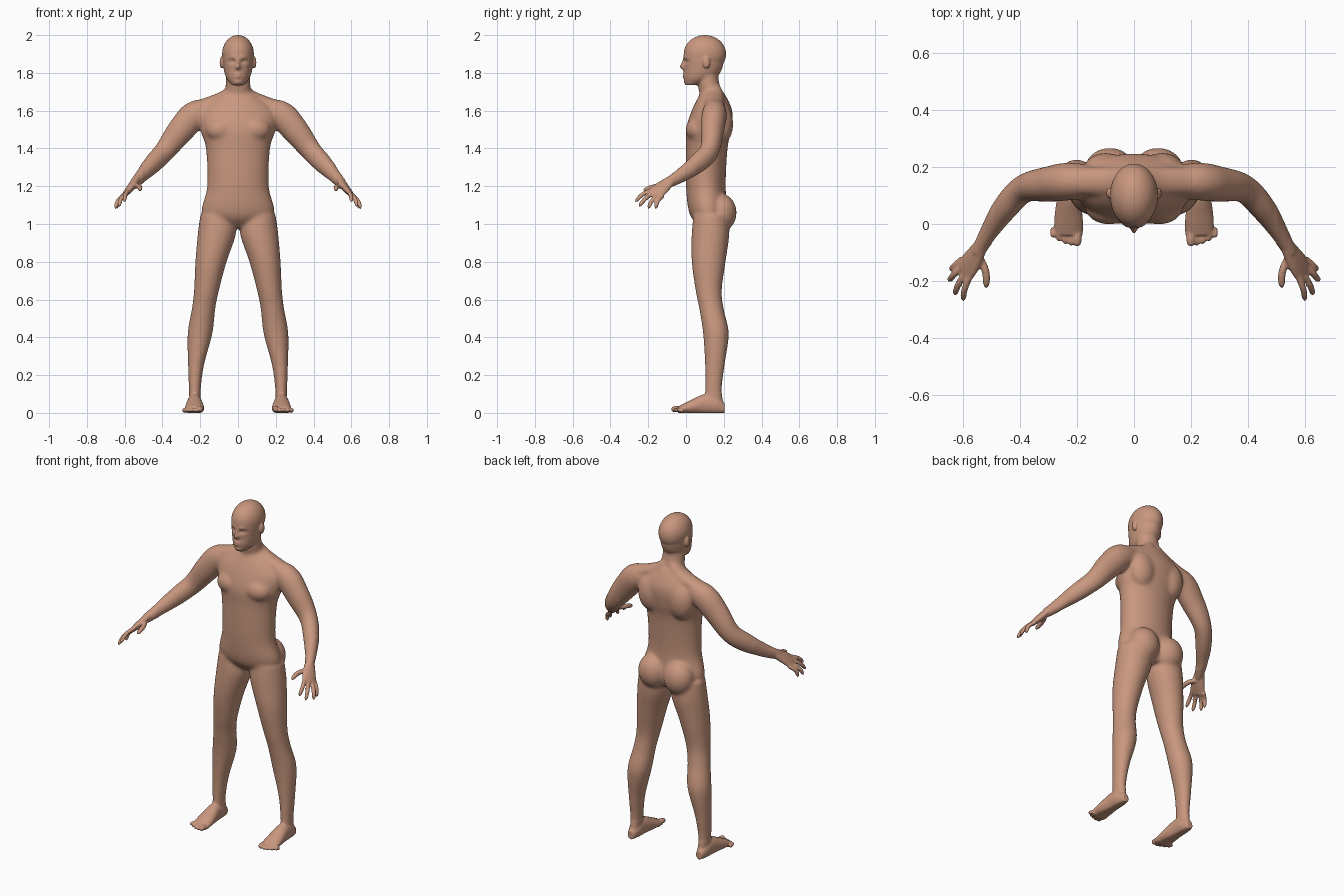
import bpy, bmesh, math
from mathutils import Vector, Matrix

if "Cube" in bpy.data.objects:
    bpy.data.objects.remove(bpy.data.objects["Cube"])

skin = bpy.data.materials.new("skin")
skin.use_nodes = True
skin.diffuse_color = (.58, .31, .21, 1)
skin.node_tree.nodes["Principled BSDF"].inputs["Base Color"].default_value = skin.diffuse_color

bm = bmesh.new()
RIGHTWARD, BACKWARD, UPWARD = Matrix.Identity(3)


def spline(rows, steps):
    """Catmull-Rom interpolation of rows of numbers."""
    rows = [Vector(row) for row in rows]
    rows = [rows[0], *rows, rows[-1]]
    smooth = []
    for before, start, end, after in zip(rows, rows[1:], rows[2:], rows[3:]):
        for step in range(steps):
            t = step / steps
            leave, arrive = (end - before) / 2, (after - start) / 2
            bend = end - start
            smooth.append(start + leave * t + (3 * bend - 2 * leave - arrive) * t ** 2
                          + (leave + arrive - 2 * bend) * t ** 3)
    return smooth + [rows[-1]]


def loft(rows, reference, axis=None, side=1, sides=32, steps=6):
    """Skin elliptical rings (x, y, z, radius along reference, radius across)."""
    rows = spline(rows, steps)
    centres = [row.xyz if len(row) < 5 else Vector(row[:3]) for row in rows]
    last = len(rows) - 1
    rings = []
    for i, row in enumerate(rows):
        tangent = axis or (centres[min(i + 1, last)] - centres[max(i - 1, 0)]).normalized()
        along = (reference - tangent * reference.dot(tangent)).normalized()
        across = tangent.cross(along)
        ring = []
        for k in range(sides):
            angle = math.tau * k / sides
            point = centres[i] + along * row[3] * math.cos(angle) + across * row[4] * math.sin(angle)
            ring.append(bm.verts.new((point.x * side, point.y, max(point.z, 0))))
        rings.append(ring)
    for lower, upper in zip(rings, rings[1:]):
        for k in range(sides):
            following = (k + 1) % sides
            bm.faces.new((lower[k], lower[following], upper[following], upper[k]))
    bm.faces.new(rings[0][::-1])
    bm.faces.new(rings[-1])
    return [vert for ring in rings for vert in ring]


def slab(height, left, right, front, back):
    """Horizontal ring given by its extents."""
    return ((left + right) / 2, (front + back) / 2, height, (right - left) / 2, (back - front) / 2)


def ball(centre, size, side=1):
    x, y, z = centre
    placing = Matrix.Translation((x * side, y, z)) @ Matrix.Diagonal((*size, 1))
    return bmesh.ops.create_icosphere(bm, subdivisions=5, radius=1, matrix=placing)["verts"]


def digit(base, tip, radius, side, lift):
    """Finger or toe with a rounded end and a raised middle joint."""
    base, tip, lift = Vector(base), Vector(tip), Vector(lift)
    rows = []
    for i in range(-2, 11):
        t = i / 10
        width = radius * max(1 - t ** 8, .02) ** .5
        rows.append((*(base.lerp(tip, t) + lift * math.sin(math.pi * t)), width, width))
    loft(rows, RIGHTWARD, side=side, sides=14, steps=2)


# Torso: height, half width, front, back
torso = [(.98, .06, .08, .2), (1.05, .19, .02, .22), (1.2, .163, 0, .21), (1.4, .17, 0, .22),
         (1.5, .2, 0, .24), (1.6, .2, .03, .245), (1.7, .08, .08, .2)]
loft([slab(height, -half, half, front, back) for height, half, front, back in torso],
     RIGHTWARD, UPWARD, sides=48)

# Neck
loft([(0, .15, 1.6, .07, .06), (0, .12, 1.74, .066, .058), (0, .11, 1.82, .06, .055)],
     RIGHTWARD, UPWARD)

# Head: skull ball and a jaw that tapers to the chin
jaw = [(1.735, .03, 0, .06), (1.77, .06, -.01, .15), (1.82, .075, -.01, .19),
       (1.9, .08, -.01, .2), (1.95, .05, .03, .17)]
head_verts = ball((0, .1, 1.9), (.084, .112, .1))
head_verts += loft([slab(height, -half, half, front, back) for height, half, front, back in jaw],
                   RIGHTWARD, UPWARD, sides=96, steps=12)

# Face features: x, height, push along y, spread in x, spread in z
features = {
    "eye_socket": (.03, 1.86, .013, .02, .01),
    "brow": (.03, 1.885, -.005, .02, .01),
    "nose_bridge": (0, 1.85, -.013, .01, .02),
    "nose_tip": (0, 1.83, -.02, .014, .012),
    "lips": (0, 1.785, -.012, .02, .012),
    "mouth_line": (0, 1.785, .007, .02, .004),
    "chin": (0, 1.75, -.008, .02, .01),
}
for vert in head_verts:
    if vert.co.y < .08:
        for x, height, push, wide, tall in features.values():
            sideways, vertical = (abs(vert.co.x) - x) / wide, (vert.co.z - height) / tall
            vert.co.y += push * math.exp(-sideways ** 2 - vertical ** 2)

# Leg: height, inner side, outer side, front, back
leg = [(1.05, .02, .2, .04, .22), (.95, .01, .213, .03, .23), (.8, .06, .226, .03, .21),
       (.65, .1, .233, .05, .19), (.55, .12, .245, .07, .2), (.42, .135, .267, .09, .227),
       (.25, .18, .265, .1, .205), (.12, .197, .26, .1, .19), (.04, .2, .255, .1, .2)]
# Foot: distance back, half width, top
foot = [(.205, .02, .05), (.16, .035, .09), (.1, .04, .1), (.02, .05, .065), (-.04, .05, .035)]
# Arm: centre and radius
arm = [(.1, .15, 1.6, .055), (.22, .15, 1.58, .076), (.3, .14, 1.5, .072), (.385, .125, 1.39, .058),
       (.45, .06, 1.32, .053), (.51, -.03, 1.255, .037), (.55, -.1, 1.215, .027)]
palm = [(.54, -.08, 1.23, .028, .022), (.57, -.13, 1.19, .042, .02),
        (.595, -.165, 1.16, .045, .014), (.6, -.17, 1.155, .03, .01)]
first_knuckle, knuckle_step = Vector((.575, -.18, 1.18)), Vector((.013, .016, -.013))
finger_tips = [(.6, -.27, 1.115), (.63, -.25, 1.09), (.65, -.2, 1.08), (.64, -.16, 1.08)]

for side in (1, -1):
    loft([slab(*row) for row in leg], RIGHTWARD, UPWARD, side)
    loft([(.23, back, top * .46, half, top * .54) for back, half, top in foot],
         RIGHTWARD, BACKWARD, side)
    for toe in range(5):
        radius = .011 if toe else .016
        x = .2 + .021 * toe
        digit((x, -.02, radius), (x, -.079 + .002 * toe ** 2, radius), radius, side, UPWARD * .005)

    loft([(*centre, radius, radius * .87) for *centre, radius in arm], UPWARD, side=side)
    loft(palm, knuckle_step, side=side)
    for finger, tip in enumerate(finger_tips):
        digit(first_knuckle + knuckle_step * finger, tip, .0115, side, (.008, -.005, .008))
    digit((.543, -.12, 1.2), (.52, -.227, 1.178), .0135, side, (-.01, .005, .008))

    # Slope from neck to shoulder
    loft([(.02, .15, 1.72, .03, .04), (.08, .15, 1.668, .035, .05), (.22, .15, 1.61, .04, .05)],
         UPWARD, side=side)
    # Chest, shoulder blade and buttock
    ball((.088, .06, 1.5), (.085, .062, .065), side)
    ball((.1, .185, 1.53), (.08, .065, .11), side)
    ball((.085, .187, 1.06), (.09, .081, .1), side)
    # Eye and ear
    ball((.032, .017, 1.86), (.014, .013, .009), side)
    ball((.086, .108, 1.855), (.011, .02, .032), side)

bmesh.ops.recalc_face_normals(bm, faces=bm.faces)
mesh = bpy.data.meshes.new("parts")
bm.to_mesh(mesh)
bm.free()
body = bpy.data.objects.new("body", mesh)
bpy.context.collection.objects.link(body)

# Fuse the parts into one skin
remesh = body.modifiers.new("fuse", "REMESH")
remesh.mode = "VOXEL"
remesh.voxel_size = .005
evaluated = body.evaluated_get(bpy.context.evaluated_depsgraph_get())
fused = bpy.data.meshes.new_from_object(evaluated)
body.modifiers.clear()
body.data = fused
bpy.data.meshes.remove(mesh)
fused.name = "body"
fused.materials.clear()
fused.materials.append(skin)
fused.shade_smooth()


def is_soft(point):
    """Torso, limbs and nape, but not face, hands or feet."""
    nape = point.y > .09 and point.z < 1.79
    return abs(point.x) < .5 and point.z > .1 and (point.z < 1.71 or nape)


# Blend the joins, keeping the fine parts crisp
soft = body.vertex_groups.new(name="soft")
soft.add([vert.index for vert in fused.vertices if is_soft(vert.co)], 1, "REPLACE")
for name, iterations, group in (("blend", 60, "soft"), ("polish", 3, "")):
    smoothing = body.modifiers.new(name, "SMOOTH")
    smoothing.factor = .5
    smoothing.iterations = iterations
    smoothing.vertex_group = group
